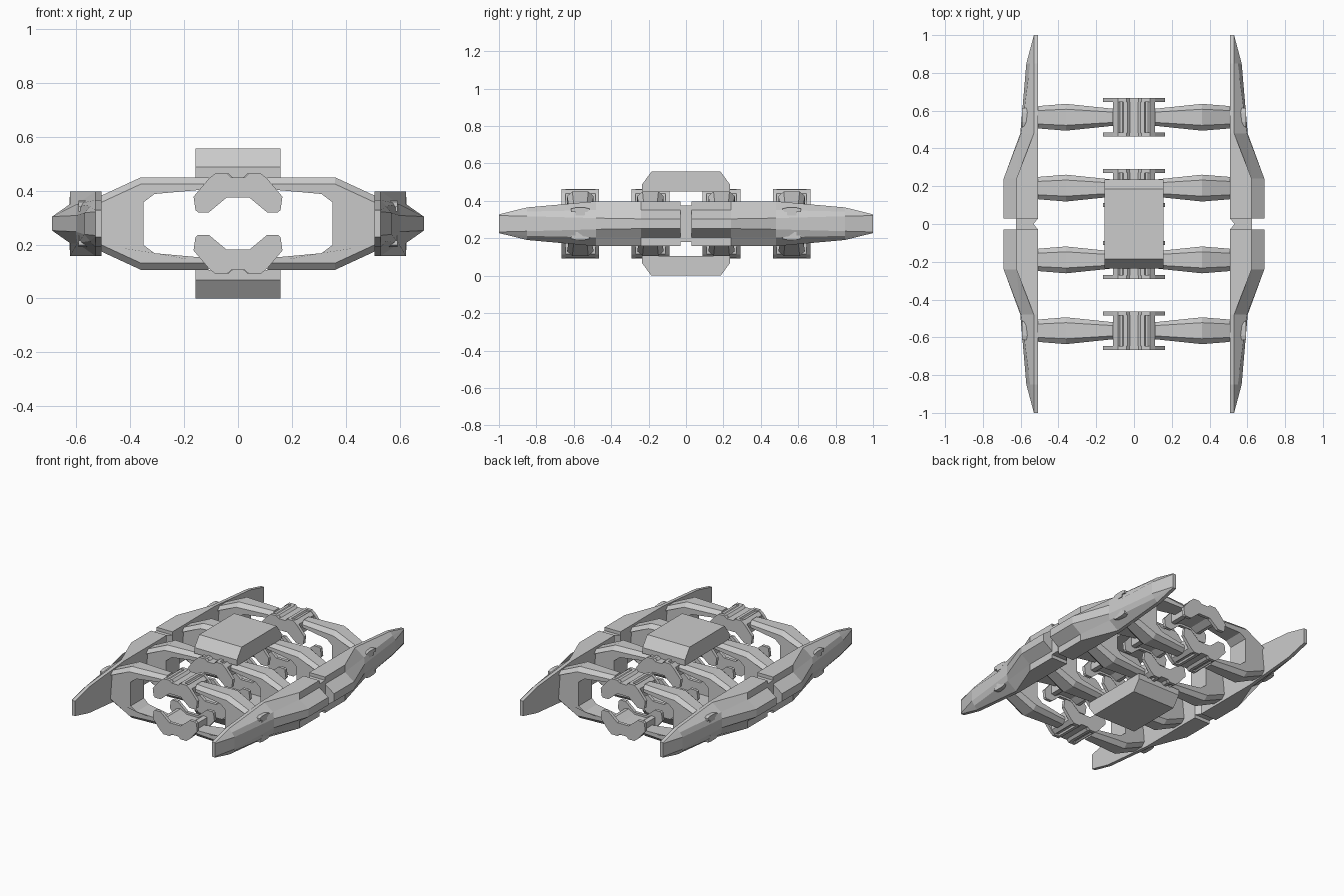
import bpy, bmesh

if "Cube" in bpy.data.objects:
    bpy.data.objects.remove(bpy.data.objects["Cube"])

ZC = 0.278  # height of the horizontal symmetry plane


def loft(name, rings):
    """Join equal-sized closed rings of 3D points and cap both ends."""
    bm = bmesh.new()
    rows = [[bm.verts.new(p) for p in r] for r in rings]
    n = len(rows[0])
    for a, b in zip(rows, rows[1:]):
        for i in range(n):
            j = (i + 1) % n
            bm.faces.new((a[i], a[j], b[j], b[i]))
    bm.faces.new(rows[0])
    bm.faces.new(rows[-1])
    bmesh.ops.recalc_face_normals(bm, faces=bm.faces)
    me = bpy.data.meshes.new(name)
    bm.to_mesh(me)
    bm.free()
    ob = bpy.data.objects.new(name, me)
    bpy.context.collection.objects.link(ob)
    return ob


def prism_y(name, prof, y0, y1):
    return loft(name, [[(x, y, z) for x, z in prof] for y in (y0, y1)])


def mirrored(half):
    """Complete a profile given from top centre to bottom centre."""
    return half + [(-x, z) for x, z in reversed(half)]


# Side hulls: tapering ridged shells, four of them
# y, shoulder x, ridge x, half height, shoulder half height, ridge half height
stations = [(0.03, 0.623, 0.69, 0.12, 0.073, 0.026),
            (0.24, 0.623, 0.69, 0.12, 0.073, 0.026),
            (0.48, 0.597, 0.602, 0.12, 0.073, 0.03),
            (0.85, 0.55, 0.57, 0.087, 0.065, 0.04),
            (1.00, 0.529, 0.53, 0.05, 0.048, 0.044)]
for sx in (-1, 1):
    for sy in (-1, 1):
        rings = []
        for y, xs, xr, h, hs, hr in stations:
            xt = xs if y < 0.3 else 0.53
            prof = [(0.507, -h), (xt, -h), (xs, -hs), (xr, -hr),
                    (xr, hr), (xs, hs), (xt, h), (0.507, h)]
            rings.append([(sx * x, sy * y, ZC + z) for x, z in prof])
        loft("side_hull", rings)

    # Joint with a V notch between the front and back hulls
    plan = [(0.507, -0.03), (0.625, -0.03), (0.625, 0.03), (0.507, 0.03), (0.533, 0)]
    loft("hull_joint", [[(sx * x, y, z) for x, y in plan] for z in (0.18, 0.376)])

# C-shaped ribs, chamfered on their outer rim
outer = [(0.11, 0.172), (0.36, 0.172), (0.505, 0.105), (0.55, 0.075)]
inner = [(0.35, 0.08), (0.31, 0.11), (0.11, 0.128)]
RIBS = (-0.565, -0.19, 0.19, 0.565)


def half_width(x):
    if x < 0.36:
        return 0.045 + (x - 0.11) / 0.25 * 0.026
    return 0.071 - (x - 0.36) * (0.08 if x < 0.51 else 0.2)


def rib_ring(sx, yc, k, drop):
    o = [(x, z - drop) for x, z in outer]
    pts = o + [(x, -z) for x, z in reversed(o)]
    i = [(x, -z) for x, z in reversed(inner)]
    pts += i + inner
    return [(sx * x, yc + k * half_width(x), ZC + z) for x, z in pts]


# Clamps: hooked end plates on a grooved saddle
plate = mirrored([(0.025, 0.172), (0.04, 0.186), (0.085, 0.186), (0.11, 0.165),
                  (0.165, 0.1), (0.158, 0.05), (0.148, 0.042), (0.108, 0.042),
                  (0.042, 0.097)])
saddle = mirrored([(0.02, 0.172), (0.035, 0.186), (0.055, 0.186), (0.06, 0.175),
                   (0.075, 0.175), (0.085, 0.182), (0.11, 0.162), (0.135, 0.13),
                   (0.12, 0.09), (0.085, 0.085), (0.042, 0.11)])
saddle = [(max(-0.112, min(0.112, x)), z) for x, z in saddle]

for yc in RIBS:
    for sx in (-1, 1):
        loft("rib", [rib_ring(sx, yc, k, d) for k, d in
                     ((-1, 0.025), (-0.6, 0.0), (0.6, 0.0), (1, 0.025))])
        # T-shaped clips poking through the hull
        for sz in (-1, 1):
            tee = [(-0.05, 0.062), (-0.05, 0.08), (-0.025, 0.086), (0.025, 0.086),
                   (0.05, 0.08), (0.05, 0.062), (0.025, 0.062), (0.025, 0.045),
                   (-0.025, 0.045), (-0.025, 0.062)]
            loft("hull_clip", [[(sx * x, yc + y, ZC + sz * z) for y, z in tee]
                               for x in (0.53, 0.592 if yc * yc > 0.1 else 0.6)])
    for sz in (-1, 1):
        flip = lambda prof: [(x, ZC + sz * z) for x, z in prof]
        prism_y("clamp_saddle", flip(saddle), yc - 0.082, yc + 0.082)
        for s in (-1, 1):
            prism_y("clamp_plate", flip(plate), yc + s * 0.08, yc + s * 0.101)

# Chamfered centre pods above and below
for name, sz in (("top_pod", 1), ("bottom_pod", -1)):
    side = [(-0.235, 0.172), (-0.235, 0.21), (-0.185, 0.278),
            (0.185, 0.278), (0.235, 0.21), (0.235, 0.172)]
    loft(name, [[(x, y, ZC + sz * z) for y, z in side] for x in (-0.157, 0.157)])
